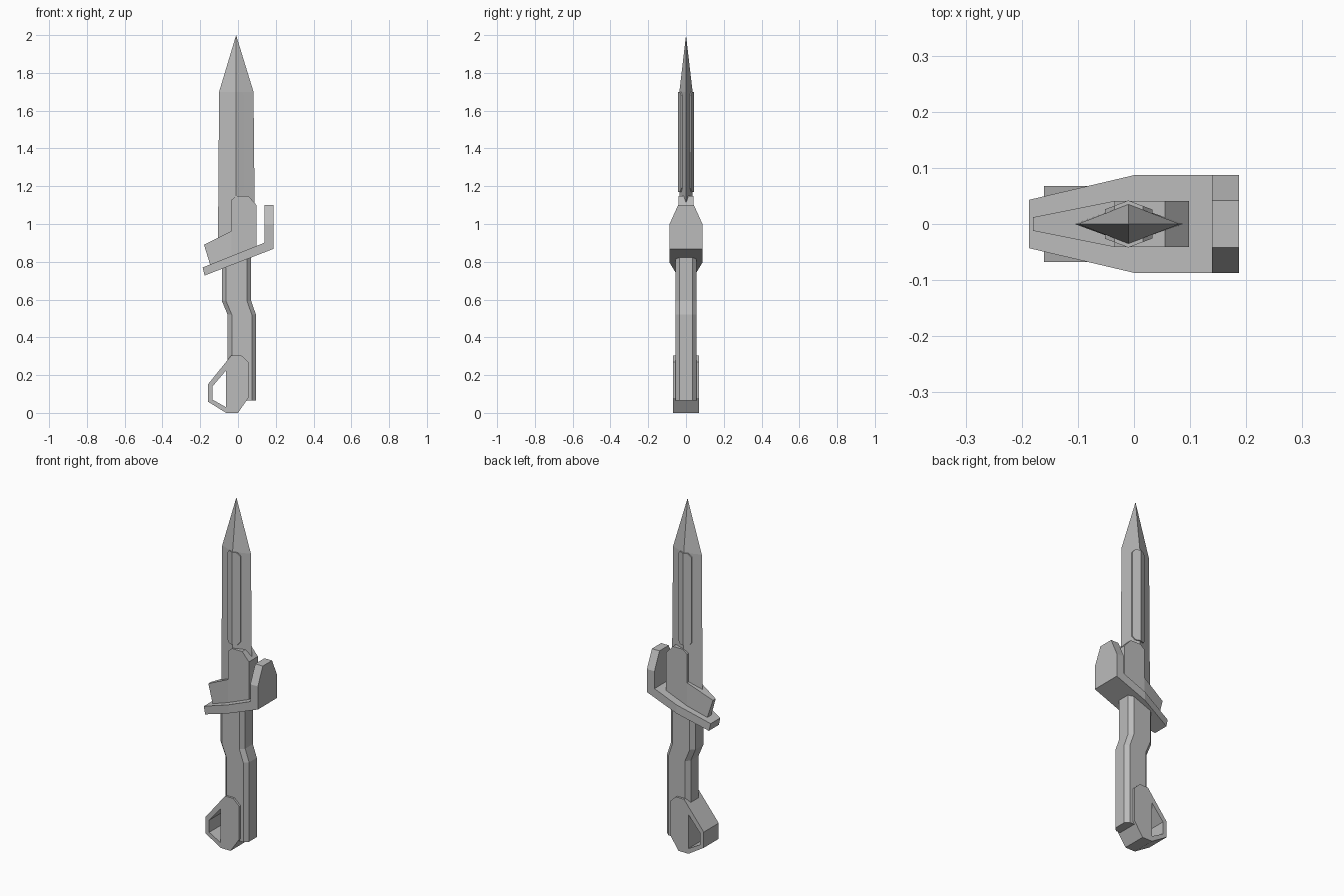
import bpy, bmesh

cube = bpy.data.objects.get("Cube")
if cube:
    bpy.data.objects.remove(cube, do_unlink=True)

# One plain grey for the whole model
GREY = (0.5, 0.5, 0.5, 1)
grey = bpy.data.materials.new("plain grey")
grey.use_nodes = True
grey.diffuse_color = GREY
grey.node_tree.nodes["Principled BSDF"].inputs["Base Color"].default_value = GREY


def finish(name, bm):
    bmesh.ops.remove_doubles(bm, verts=bm.verts, dist=0.0002)
    bmesh.ops.recalc_face_normals(bm, faces=bm.faces)
    mesh = bpy.data.meshes.new(name)
    bm.to_mesh(mesh)
    bm.free()
    mesh.materials.append(grey)
    obj = bpy.data.objects.new(name, mesh)
    bpy.context.collection.objects.link(obj)
    return obj


def prism(name, outline, half, cut=None):
    """Extrude a front outline along y; half(x) is the half thickness."""
    bm = bmesh.new()
    face = bm.faces.new([bm.verts.new((x, -1, z)) for x, z in outline])
    new = bmesh.ops.extrude_face_region(bm, geom=[face])["geom"]
    for v in new:
        if isinstance(v, bmesh.types.BMVert):
            v.co.y = 1
    if cut is not None:
        geom = bm.verts[:] + bm.edges[:] + bm.faces[:]
        bmesh.ops.bisect_plane(bm, geom=geom, plane_co=(cut, 0, 0), plane_no=(1, 0, 0))
    for v in bm.verts:
        v.co.y *= half(v.co.x)
    return finish(name, bm)


def loft(name, rings):
    """Skin a stack of equal-sized rings and cap both ends."""
    bm = bmesh.new()
    loops = [[bm.verts.new(p) for p in ring] for ring in rings]
    for a, b in zip(loops, loops[1:]):
        for i in range(len(a)):
            j = (i + 1) % len(a)
            bm.faces.new((a[i], a[j], b[j], b[i]))
    bm.faces.new(loops[0])
    bm.faces.new(loops[-1])
    return finish(name, bm)


# Blade: diamond section drawn out to a point
RIDGE = -0.01


def diamond(left, right, half, z):
    return [(left, 0, z), (RIDGE, -half, z), (right, 0, z), (RIDGE, half, z)]


loft("blade", [diamond(-0.106, 0.09, 0.035, 0.9),
               diamond(-0.1, 0.082, 0.035, 1.7),
               diamond(RIDGE, RIDGE, 0, 2.0)])

# Raised ridge panel on both blade faces
prism("blade_panel",
      [(-0.052, 1.19), (-0.035, 1.17), (0.016, 1.17), (0.033, 1.19),
       (0.033, 1.68), (0.016, 1.7), (-0.035, 1.7), (-0.052, 1.68)],
      lambda x: 0.042 - 0.38 * abs(x - RIDGE), RIDGE)

# Sleeve holding the blade, thinning toward its low end
prism("blade_sleeve",
      [(-0.18, 0.89), (-0.035, 0.963), (-0.035, 1.127), (-0.01, 1.148),
       (0.055, 1.148), (0.098, 1.1), (0.098, 0.87), (-0.143, 0.77)],
      lambda x: min(0.041, 0.041 + 0.2 * (x + 0.035)), -0.035)

# Sloping hand guard, narrowing toward one end
prism("hand_guard",
      [(-0.187, 0.77), (-0.177, 0.727), (0.187, 0.868), (0.187, 0.92)],
      lambda x: min(0.087, 0.087 + 0.235 * x), 0)

# Upright tab on the guard
tab = [(-0.087, 0.89), (0.087, 0.89), (0.087, 1.0),
       (0.042, 1.1), (-0.042, 1.1), (-0.087, 1.0)]
loft("guard_tab", [[(x, y, z) for y, z in tab] for x in (0.139, 0.187)])


# Grip: chamfered section with a sideways jog
def grip_ring(left, right, z, tilt=0):
    c, flat, deep = 0.022, 0.035, 0.056
    pts = [(left + c, -deep), (right - c, -deep), (right, -flat), (right, flat),
           (right - c, deep), (left + c, deep), (left, flat), (left, -flat)]
    return [(x, y, z + tilt * x) for x, y in pts]


loft("grip", [grip_ring(-0.055, 0.095, 0.065), grip_ring(-0.055, 0.095, 0.52),
              grip_ring(-0.085, 0.07, 0.592), grip_ring(-0.085, 0.07, 0.815, 0.4)])

# Pommel block and its open loop
JOIN = -0.063
prism("pommel",
      [(JOIN, 0), (0, 0), (0.055, 0.08), (0.055, 0.27),
       (0.017, 0.305), (-0.035, 0.305), (JOIN, 0.27)],
      lambda x: 0.068)
prism("pommel_loop",
      [(JOIN, 0.27), (-0.16, 0.15), (-0.16, 0.06), (JOIN, 0),
       (JOIN, 0.03), (-0.135, 0.07), (-0.135, 0.14), (JOIN, 0.225)],
      lambda x: 0.068)
